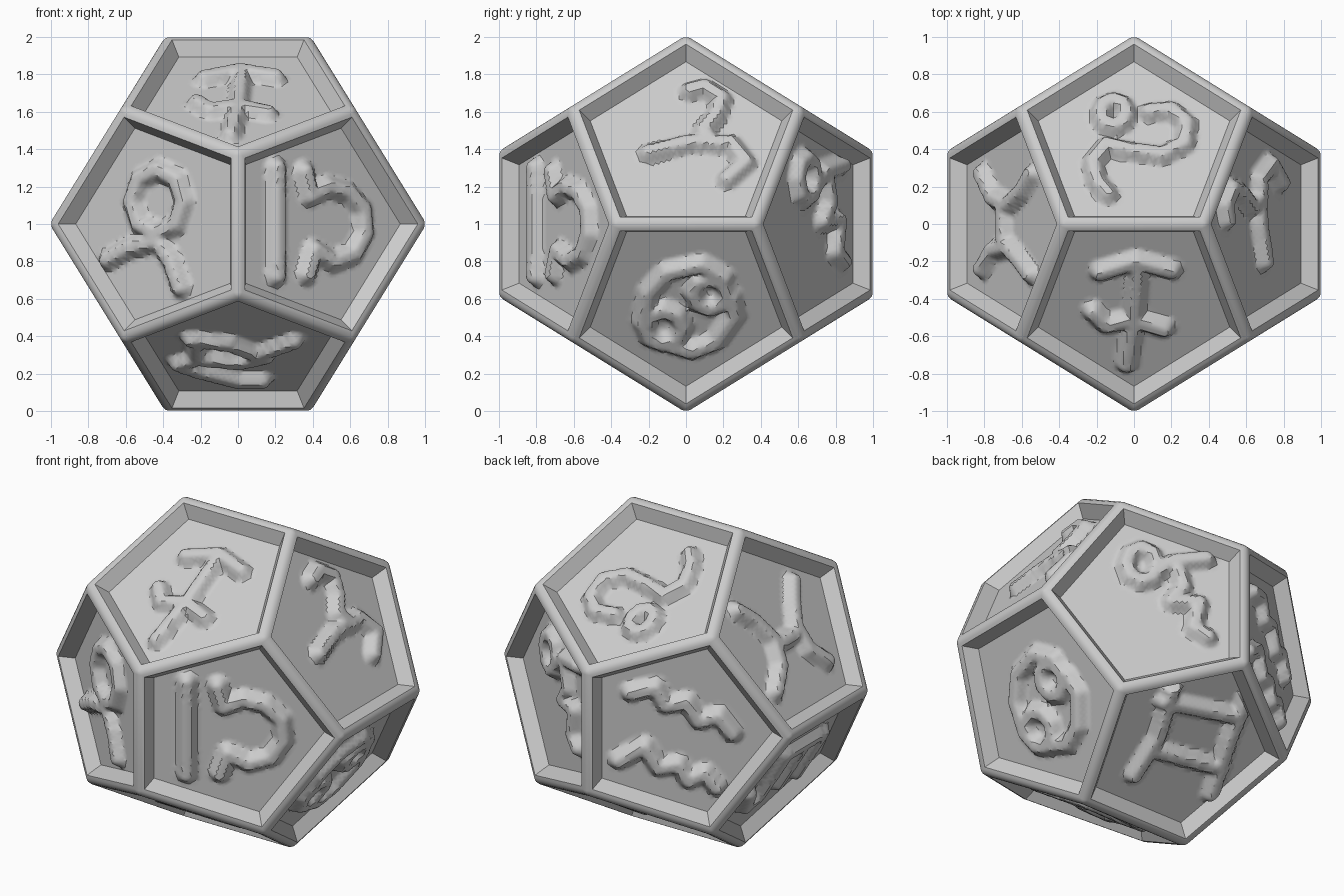
import bpy, bmesh, math
from mathutils import Vector
from mathutils.geometry import intersect_point_line

if "Cube" in bpy.data.objects:
    bpy.data.objects.remove(bpy.data.objects["Cube"])

PHI = (1 + math.sqrt(5)) / 2
EDGE, RIM, WALL, DEPTH = .028, .02, .062, .078   # bevel, flat rim, sloped wall, recess
SIZE = 1 + .284 * EDGE                           # makes up for the rounded edges
CENTRE = Vector((0, 0, 1))
X, Y, Z = Vector((1, 0, 0)), Vector((0, 1, 0)), Vector((0, 0, 1))

grey = bpy.data.materials.new("stone_grey")
grey.use_nodes = True
grey.diffuse_color = (.6, .6, .6, 1)
grey.node_tree.nodes["Principled BSDF"].inputs["Base Color"].default_value = (.6, .6, .6, 1)


def finish(bm, name, angle):
    mesh = bpy.data.meshes.new(name)
    bm.to_mesh(mesh)
    bm.free()
    obj = bpy.data.objects.new(name, mesh)
    bpy.context.collection.objects.link(obj)
    mesh.materials.append(grey)
    obj.location = CENTRE
    bpy.ops.object.select_all(action='DESELECT')
    obj.select_set(True)
    bpy.context.view_layer.objects.active = obj
    bpy.ops.object.shade_smooth_by_angle(angle=math.radians(angle))
    return obj


# Frame: rounded dodecahedron with twelve recessed openings
bm = bmesh.new()
a, b = 1 / PHI, 1 / PHI ** 2
for i in (-1, 1):
    for j in (-1, 1):
        for co in ((b * i, 0, j), (0, i, b * j), (i, b * j, 0), (a * i, a * j, a), (a * i, a * j, -a)):
            bm.verts.new(Vector(co) * SIZE)
bmesh.ops.convex_hull(bm, input=bm.verts)
bmesh.ops.dissolve_limit(bm, angle_limit=.05, verts=bm.verts, edges=bm.edges)
bmesh.ops.bevel(bm, geom=bm.edges[:], offset=EDGE, segments=3, profile=.5, affect='EDGES')
bmesh.ops.recalc_face_normals(bm, faces=bm.faces)
floors = sorted(bm.faces, key=lambda f: -f.calc_area())[:12]
bmesh.ops.inset_individual(bm, faces=floors, thickness=RIM, depth=0)
bmesh.ops.inset_individual(bm, faces=floors, thickness=WALL, depth=-DEPTH)
openings = [(f.normal.copy(), [v.co.copy() for v in f.verts]) for f in floors]
bmesh.ops.delete(bm, geom=floors, context='FACES_ONLY')
finish(bm, "frame", 40)

# Directions (across, up) in which the relief strokes are laid out
FRONT, SIDE, TOP = (X, Z), (Y, Z), (X, Y)


def tilted(across, away, slope):
    across, away = Vector(across).normalized(), Vector(away).normalized()
    return across, Z * math.cos(slope) - away * math.sin(slope)


BACK_HIGH = tilted((-.83, -.56, 0), (-.56, .83, 0), .42)
BACK_LOW = tilted((-.83, .56, 0), (.56, .83, 0), -.42)


def ring(u, v, ru, rv, n=8):
    return [(u + ru * math.cos(math.tau * k / n), v + rv * math.sin(math.tau * k / n))
            for k in range(n + 1)]


def panel(name, facing, view, *strokes):
    """Recessed floor with raised ridges that follow the strokes."""
    normal, corners = max(openings, key=lambda o: o[0].dot(Vector(facing)))
    across, up = view
    sight = across.cross(up)
    level = normal.dot(corners[0])

    def on_floor(u, v):
        p = across * u + up * v
        return p + sight * ((level - normal.dot(p)) / normal.dot(sight))

    segments = []
    for stroke in strokes:
        pts = [on_floor(u, v) for u, v in stroke]
        segments += list(zip(pts, pts[1:]))

    bm = bmesh.new()
    face = bm.faces.new([bm.verts.new(c) for c in corners])
    bmesh.ops.poke(bm, faces=[face])
    bmesh.ops.subdivide_edges(bm, edges=bm.edges[:], cuts=27, use_grid_fill=True)
    rim = {v for v in bm.verts if v.is_boundary}
    for v in bm.verts:
        if v in rim:
            continue
        near = 1
        for p, q in segments:
            hit, t = intersect_point_line(v.co, p, q)
            hit = p if t < 0 else q if t > 1 else hit
            near = min(near, (v.co - hit).length)
        rise = max(0, min(1, (.07 - near) / .05))
        v.co += normal * .06 * rise * rise * (3 - 2 * rise)
    bmesh.ops.recalc_face_normals(bm, faces=bm.faces)
    if sum((f.normal.dot(normal) for f in bm.faces)) < 0:
        bmesh.ops.reverse_faces(bm, faces=bm.faces)
    finish(bm, name, 35)


# Front panels
panel("arch_panel", (.5, -.85, 0), FRONT,
      [(.2, .3), (.2, -.28)],
      [(.35, .28), (.38, .15), (.47, .2), (.58, .17), (.66, .08), (.67, -.05),
       (.61, -.16), (.5, -.2), (.4, -.14), (.36, -.27)])
panel("horned_ring_panel", (-.5, -.85, 0), FRONT,
      ring(-.42, .12, .14, .17),
      [(-.69, -.19), (-.58, -.13), (-.42, -.09), (-.35, -.2), (-.3, -.34)])
panel("arrow_panel", (0, -.5, .85), TOP,
      [(.02, -.2), (0, -.5), (-.04, -.74)],
      [(-.18, -.25), (.01, -.19), (.2, -.24)],
      [(-.22, -.46), (-.15, -.53), (0, -.5), (.16, -.55)])
panel("triple_wave_panel", (0, -.5, -.85), FRONT,
      [(-.25, -.6), (-.05, -.62), (.1, -.68), (.3, -.61)],
      [(-.2, -.7), (0, -.72), (.15, -.69)],
      [(-.22, -.6), (-.22, -.7), (-.32, -.73), (-.2, -.77), (0, -.82), (.13, -.82)])

# Side panels
panel("curl_panel", (.85, 0, .5), SIDE,
      [(.02, .7), (.1, .72), (.19, .66), (.16, .57), (.09, .49), (.14, .42),
       (.24, .42), (.32, .32), (.22, .23)],
      [(-.2, .37), (0, .42), (.12, .43)])
panel("twin_loop_panel", (.85, 0, -.5), SIDE,
      ring(-.12, -.54, .1, .09), ring(.13, -.36, .09, .08),
      [(-.23, -.52), (-.2, -.36), (-.1, -.25), (.08, -.21), (.2, -.28)],
      [(.24, -.38), (.26, -.48), (.16, -.62), (.03, -.67), (-.1, -.63)])
panel("crossed_waves_panel", (-.85, 0, .5), TOP,
      [(-.8, .27), (-.74, .14), (-.66, .1), (-.58, .18), (-.53, .27)],
      [(-.8, -.24), (-.74, -.14), (-.66, -.12), (-.59, -.2), (-.54, -.27)],
      [(-.68, .1), (-.68, -.12)])
panel("triple_arch_panel", (-.85, 0, -.5), SIDE,
      [(-.24, -.55), (-.24, -.25), (-.06, -.25), (-.06, -.55)],
      [(-.06, -.25), (.12, -.25), (.12, -.55), (.22, -.6), (.28, -.48)])

# Back panels
panel("loop_tail_panel", (0, .5, .85), TOP,
      ring(-.11, .58, .07, .07),
      [(.08, .59), (.2, .6), (.28, .53), (.27, .42), (.15, .36), (0, .38),
       (-.15, .41), (-.22, .32), (-.2, .22), (-.14, .15)])
panel("knot_panel", (.5, .85, 0), BACK_LOW,
      ring(-.04, .54, .09, .1),
      [(.04, .5), (.14, .57), (.33, .6)],
      [(.16, .57), (.2, .42), (.13, .33), (.29, .33), (.26, .18), (.34, .13)])
panel("zigzag_panel", (-.5, .85, 0), BACK_HIGH,
      [(-.3, -.1), (-.16, -.07), (-.1, -.17), (.02, -.15), (.09, -.26), (.2, -.23), (.28, -.33)],
      [(-.37, -.49), (-.22, -.41), (-.14, -.53), (-.03, -.51), (.03, -.6), (.12, -.56), (.19, -.64)])
panel("gate_panel", (0, .5, -.85), BACK_LOW,
      [(.14, -.17), (.09, -.42), (-.03, -.64)],
      [(.6, -.13), (.51, -.4), (.44, -.7)],
      [(.1, -.24), (.53, -.28)], [(.08, -.5), (.48, -.56)])
